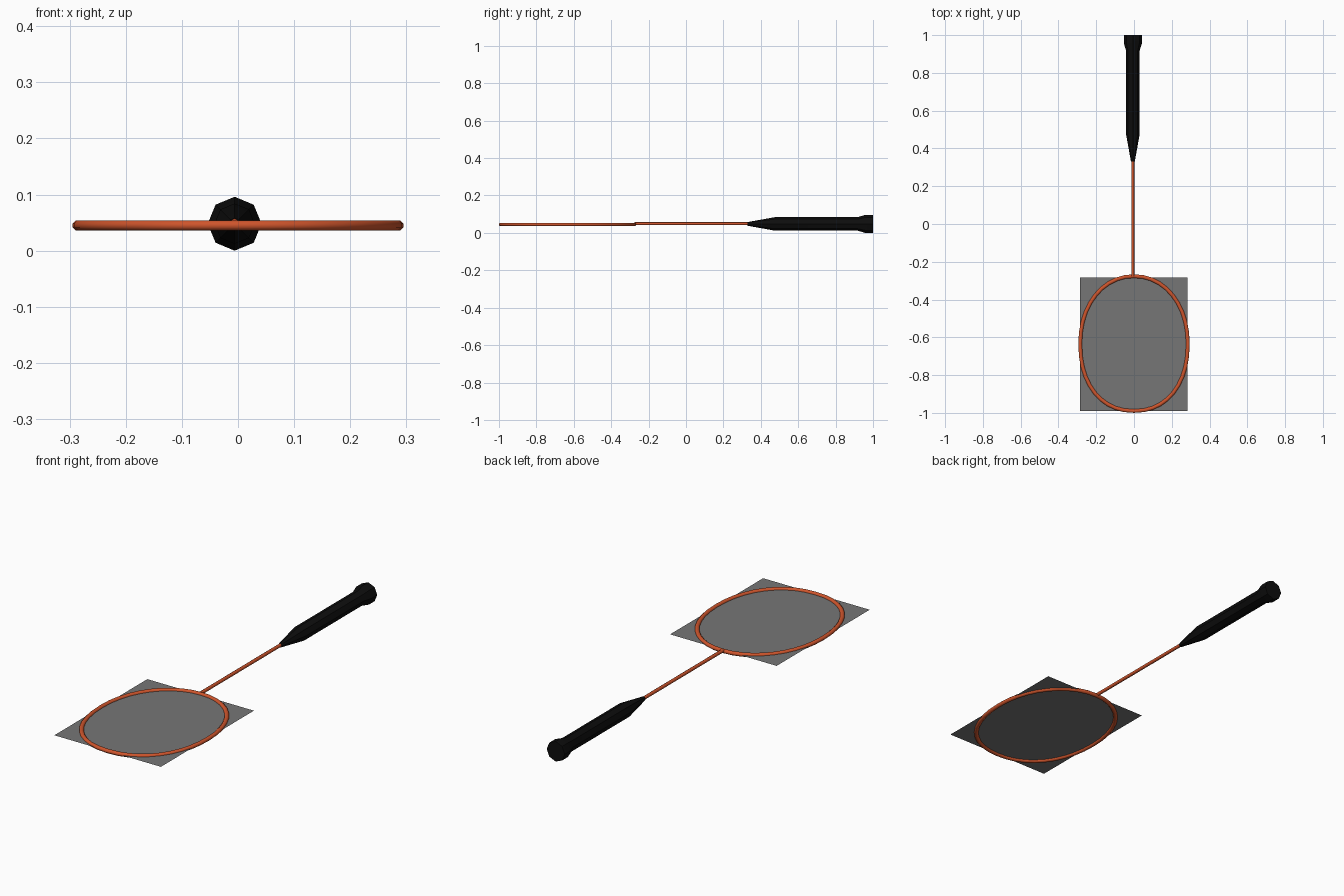
import bpy, bmesh, math

if "Cube" in bpy.data.objects:
    bpy.data.objects.remove(bpy.data.objects["Cube"])


def material(name, rgb):
    m = bpy.data.materials.new(name)
    m.diffuse_color = (*rgb, 1)
    m.use_nodes = True
    m.node_tree.nodes["Principled BSDF"].inputs["Base Color"].default_value = m.diffuse_color
    return m


ORANGE = material("burnt orange", (0.62, 0.09, 0.025))
BLACK = material("grip black", (0.004, 0.004, 0.004))
GREY = material("string grey", (0.18, 0.18, 0.18))


def add_object(name, bm, mat, smooth_angle=None):
    bmesh.ops.recalc_face_normals(bm, faces=bm.faces)
    mesh = bpy.data.meshes.new(name)
    bm.to_mesh(mesh)
    bm.free()
    mesh.materials.append(mat)
    ob = bpy.data.objects.new(name, mesh)
    bpy.context.collection.objects.link(ob)
    if smooth_angle:
        bpy.ops.object.select_all(action='DESELECT')
        ob.select_set(True)
        bpy.context.view_layer.objects.active = ob
        bpy.ops.object.shade_smooth_by_angle(angle=math.radians(smooth_angle))
    return ob


def lathe_y(name, profile, sides, x, z, mat, smooth_angle=None):
    """Capped solid around an axis along y; profile holds (y, radius)."""
    bm = bmesh.new()
    rings = []
    for y, r in profile:
        angles = [2 * math.pi * k / sides for k in range(sides)]
        rings.append([bm.verts.new((x + r * math.cos(a), y, z + r * math.sin(a)))
                      for a in angles])
    for a, b in zip(rings, rings[1:]):
        for k in range(sides):
            j = (k + 1) % sides
            bm.faces.new((a[k], a[j], b[j], b[k]))
    bm.faces.new(rings[0])
    bm.faces.new(rings[-1])
    return add_object(name, bm, mat, smooth_angle)


# Octagonal grip with tapered throat and flared butt
lathe_y("grip", [(0.33, 0.010), (0.475, 0.036), (0.918, 0.036),
                 (0.957, 0.048), (1.0, 0.048)], 8, -0.006, 0.048, BLACK, 30)

# Thin shaft
lathe_y("shaft", [(-0.275, 0.008), (0.34, 0.008)], 8, -0.006, 0.049, ORANGE, 60)

# Oval head frame: a rounded tube swept around a slightly squared ellipse
SEG, SIDES, CY, FZ = 40, 8, -0.633, 0.045
RX, RY, TUBE = 0.285, 0.357, 0.010


def oval(t):
    n = 2 / (2.2 if math.sin(t) < 0 else 2.08)
    c, s = math.cos(t), math.sin(t)
    return (math.copysign(abs(c) ** n, c) * RX,
            math.copysign(abs(s) ** n, s) * RY)


bm = bmesh.new()
path = [oval(2 * math.pi * i / SEG) for i in range(SEG)]
rings = []
for i, (px, py) in enumerate(path):
    ax, ay = path[i - 1]
    bx, by = path[(i + 1) % SEG]
    length = math.hypot(bx - ax, by - ay)
    nx, ny = (by - ay) / length, -(bx - ax) / length
    ring = []
    for k in range(SIDES):
        a = 2 * math.pi * (k + 0.5) / SIDES
        u, w = TUBE * 1.05 * math.cos(a), 0.0095 * math.sin(a)
        ring.append(bm.verts.new((px + nx * u, CY + py + ny * u, FZ + w)))
    rings.append(ring)
for i in range(SEG):
    a, b = rings[i], rings[(i + 1) % SEG]
    for k in range(SIDES):
        j = (k + 1) % SIDES
        bm.faces.new((a[k], a[j], b[j], b[k]))
add_object("head_frame", bm, ORANGE, 60)

# Flat rectangular string sheet
bm = bmesh.new()
corners = [(-0.285, -0.991), (0.283, -0.991), (0.283, -0.283), (-0.285, -0.283)]
bm.faces.new([bm.verts.new((x, y, FZ)) for x, y in corners])
add_object("string_sheet", bm, GREY)
